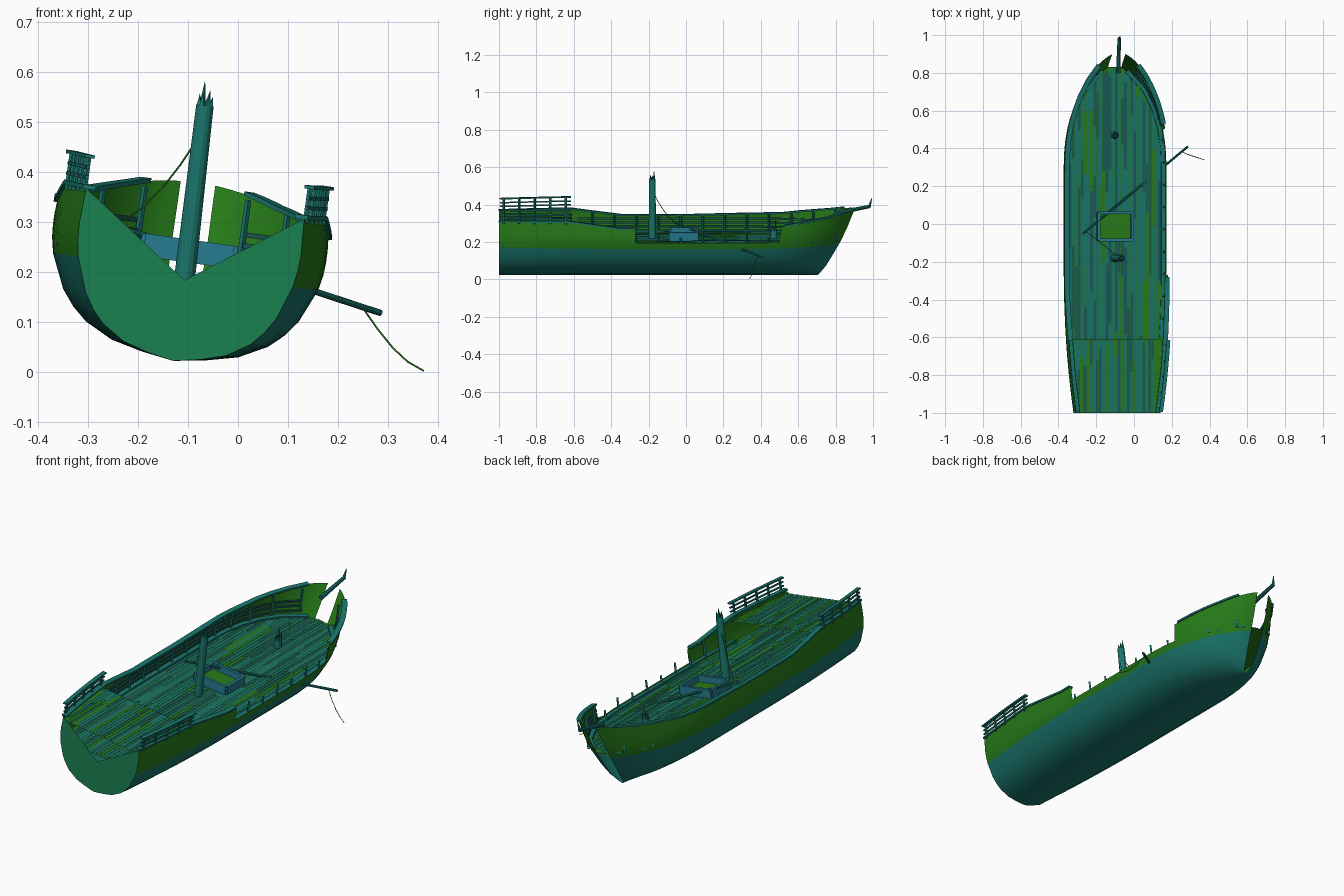
import bpy, bmesh, math, random
from mathutils import Vector, Matrix

if "Cube" in bpy.data.objects:
    bpy.data.objects.remove(bpy.data.objects["Cube"])

random.seed(4)
# the wreck lies rolled 8 degrees to starboard; parts are built upright, then rolled
ROLL = Matrix.Translation((-0.13, 0, 0.022)) @ Matrix.Rotation(math.radians(8), 4, 'Y')


def mat(name, col):
    m = bpy.data.materials.new(name)
    m.diffuse_color = (*col, 1)
    m.use_nodes = True
    m.node_tree.nodes["Principled BSDF"].inputs["Base Color"].default_value = m.diffuse_color
    return m


GREEN = mat("green_paint", (0.02, 0.20, 0.01))
TEAL = mat("teal_wood", (0.01, 0.18, 0.15))
DARK = mat("dark_teal", (0.01, 0.10, 0.09))
BLUE = mat("blue_wood", (0.02, 0.20, 0.28))


def finish(name, bm, mats, smooth=False, roll=True):
    me = bpy.data.meshes.new(name)
    bm.to_mesh(me)
    bm.free()
    if roll:
        me.transform(ROLL)
    for m in mats:
        me.materials.append(m)
    for p in me.polygons:
        p.use_smooth = smooth
    ob = bpy.data.objects.new(name, me)
    bpy.context.collection.objects.link(ob)
    return ob


def interp(x, table):
    if x <= table[0][0]:
        return table[0][1]
    for (a, va), (b, vb) in zip(table, table[1:]):
        if x <= b:
            return va + (vb - va) * (x - a) / (b - a)
    return table[-1][1]


# hull lines: half breadth by height, stem position by height, sheer by length
SECTION = [(0, 0), (.01, .065), (.025, .128), (.054, .184), (.08, .213), (.112, .238),
           (.18, .268), (.215, .275), (.25, .277), (.315, .272)]
STEM = [(0, .71), (.054, .755), (.112, .79), (.18, .83), (.25, .865), (.36, .91)]
SHEER = [(-1, .318), (-.62, .322), (-.5, .305), (-.35, .285), (0, .284), (.5, .296), (.75, .33), (.92, .365)]
Y0 = 0.3


def taper(y, w):
    if y < -.2:
        return 1 - .19 * ((-.2 - y) / .8) ** 2.2
    if y <= Y0:
        return 1
    p = min(1, (y - Y0) / (interp(w, STEM) - Y0))
    return (1 - p ** 2.2) ** .6


def half(y, w):
    return interp(w, SECTION) * taper(y, w)


def sheer(y):
    return interp(y, SHEER)


# hull shell, with a gap at the stem and a broken starboard bulwark
cols = [('y', y) for y in (-1, -.9, -.8, -.7, -.62, -.55, -.45, -.36, -.27, -.15, 0, .15, .3)]
cols += [('p', p) for p in (.12, .24, .36, .48, .58, .67, .75, .82, .88, .925, .96, .985)]
low = [0, .01, .025, .054, .08, .112, .145, .18, .213]


def column(c, side):
    ref = c[1] if c[0] == 'y' else Y0 + .6 * c[1]
    top = sheer(ref)
    pts = []
    for w in low + [.213 + (top - .213) * k for k in (.33, .66, 1)]:
        y = c[1] if c[0] == 'y' else Y0 + (interp(w, STEM) - Y0) * c[1]
        pts.append(Vector((side * half(y, w), y, w)))
    return pts


bm = bmesh.new()
for side in (-1, 1):
    grid = [[bm.verts.new(v) for v in column(c, side)] for c in cols]
    for i in range(len(grid) - 1):
        for j in range(len(grid[0]) - 1):
            y = (grid[i][j].co.y + grid[i + 1][j].co.y) / 2
            if side > 0 and j >= 8 and -.27 < y < .52:
                continue
            q = [grid[i][j], grid[i + 1][j], grid[i + 1][j + 1], grid[i][j + 1]]
            f = bm.faces.new(q if side > 0 else q[::-1])
            f.material_index = 0 if j >= 7 else 1
bmesh.ops.remove_doubles(bm, verts=bm.verts, dist=.0005)
finish("hull", bm, [GREEN, TEAL], True)

# transom with a V-shaped break
bm = bmesh.new()
centre = bm.verts.new((0, -1, .163))
for side in (-1, 1):
    vs = [bm.verts.new(v) for v in column(cols[0], side)]
    for a, b in zip(vs, vs[1:]):
        bm.faces.new((centre, a, b) if side > 0 else (centre, b, a))
finish("transom", bm, [mat("transom_green", (.01, .22, .08))])


# thin decks: a full sheet with separate planks just above it
def deck(name, y0, y1, w):
    bm = bmesh.new()
    ys = [y0 + (y1 - y0) * i / 30 for i in range(31)]
    L = [bm.verts.new((-half(y, w) + .002, y, w)) for y in ys]
    R = [bm.verts.new((half(y, w) - .002, y, w)) for y in ys]
    for i in range(30):
        bm.faces.new((L[i], R[i], R[i + 1], L[i + 1]))
    finish(name + "_sheet", bm, [GREEN])
    bm = bmesh.new()
    pw = .0165
    for i in range(-15, 15):
        ua, ub = i * pw + .001, (i + 1) * pw - .001
        lim = max(abs(ua), abs(ub)) + .012
        ok = [y for y in (y0 + (y1 - y0) * k / 100 for k in range(101)) if half(y, w) > lim]
        if len(ok) < 5:
            continue
        a, end = ok[0], ok[-1]
        while a < end - .01:
            b = min(end, a + random.uniform(.2, .5))
            h = w + .003 + random.uniform(0, .002)
            f = bm.faces.new([bm.verts.new(v) for v in
                              ((ua, a, h), (ub, a, h), (ub, b - .003, h), (ua, b - .003, h))])
            f.material_index = 2 if random.random() < .12 else random.choice((0, 0, 1))
            a = b
    finish(name + "_planks", bm, [TEAL, DARK, GREEN])


deck("main_deck", -1, .83, .197)
deck("quarter_deck", -1, -.61, .298)


# rectangular strip swept along a path
def strip(name, pts, width, height, m=TEAL):
    bm = bmesh.new()
    rings = []
    for i, p in enumerate(pts):
        t = pts[min(i + 1, len(pts) - 1)] - pts[max(i - 1, 0)]
        n = Vector((t.y, -t.x, 0)).normalized() * width / 2
        h = Vector((0, 0, height / 2))
        rings.append([bm.verts.new(v) for v in (p - n - h, p + n - h, p + n + h, p - n + h)])
    for a, b in zip(rings, rings[1:]):
        for k in range(4):
            bm.faces.new((a[k], a[(k + 1) % 4], b[(k + 1) % 4], b[k]))
    bm.faces.new(rings[0][::-1])
    bm.faces.new(rings[-1])
    bmesh.ops.recalc_face_normals(bm, faces=bm.faces)
    return finish(name, bm, [m])


def rod(name, a, b, r1, r2, n=10, m=TEAL, roll=True):
    a, b = Vector(a), Vector(b)
    d = b - a
    bm = bmesh.new()
    bmesh.ops.create_cone(bm, cap_ends=True, segments=n, radius1=r1, radius2=r2, depth=d.length)
    q = d.to_track_quat('Z', 'Y').to_matrix().to_4x4()
    bm.transform(Matrix.Translation((a + b) / 2) @ q)
    return finish(name, bm, [m], False, roll)


def along(side, y0, y1, dz, inset, w=None, n=14):
    out = []
    for i in range(n + 1):
        y = y0 + (y1 - y0) * i / n
        h = sheer(y) if w is None else w
        out.append(Vector((side * (half(y, h) - inset), y, h + dz)))
    return out


# caps, inner stringers, stanchions and stern railings
for side, tag in ((-1, "left"), (1, "right")):
    runs = [(-1, -.6), (-.6, -.28)] + ([(-.28, .84)] if side < 0 else [(.53, .84)])
    for k, (a, b) in enumerate(runs):
        strip(f"cap_rail_{tag}_{k}", along(side, a, b, .003, .006), .026, .009)
    a0, a1 = (-.58, .8) if side < 0 else (.52, .8)
    for k, w in enumerate((.225, .248, .27)):
        strip(f"stringer_{tag}_{k}", along(side, a0, a1, 0, .009, w), .008, .01, DARK)
    strip(f"waterway_{tag}", along(side, -.6, .81, 0, .013, .203), .022, .012, TEAL)
    for k in range(12):
        y = -.5 + k * .118
        broken = side > 0 and -.27 < y < .52
        top = .24 + .02 * (k % 2) if broken else sheer(y)
        u = side * (half(y, .25) - .014)
        rod(f"stanchion_{tag}_{k}", (u, y, .197), (u, y, top), .007, .006, 4)
    for k, dz in enumerate((.022, .042, .064)):
        strip(f"stern_rail_{tag}_{k}", along(side, -.995, -.615, dz, -.001),
              .02 if k == 2 else .007, .007)
    for k in range(5):
        y = -.975 + k * .083
        u = side * half(y, .32)
        rod(f"stern_post_{tag}_{k}", (u, y, .31), (u, y, .383), .006, .006, 6)

# hatch coaming and cover
V = Vector
hx, ha, hb, hw = .09, -.085, .06, .222
for k, (a, b) in enumerate((((-hx, ha), (hx, ha)), ((-hx, hb), (hx, hb)),
                            ((-hx, ha), (-hx, hb)), ((hx, ha), (hx, hb)))):
    strip(f"hatch_side_{k}", [V((*a, hw)), V((*b, hw))], .014, .046, BLUE)
bm = bmesh.new()
bm.faces.new([bm.verts.new(v) for v in ((-hx, ha, .212), (hx, ha, .212), (hx, hb, .212), (-hx, hb, .212))])
finish("hatch_cover", bm, [GREEN])


# broken masts with splintered tops
def mast(name, y, base, top, r1, r2, tip, lean):
    rod(name, (0, y, base), (lean, y, top), r1, r2, 14)
    for k in range(6):
        t = k * math.tau / 6
        p = V((lean + math.cos(t) * r2 * .6, y + math.sin(t) * r2 * .6, top - .004))
        h = tip * (1 if k == 2 else random.uniform(.35, .7))
        rod(f"{name}_splinter_{k}", p, p + V((math.cos(t) * .003, 0, h)), r2 * .45, 0, 5)


mast("main_mast", -.18, .16, .515, .021, .0175, .055, -.008)
mast("fore_mast_stump", .47, .19, .24, .02, .017, .075, 0)

# bowsprit stump
rod("bowsprit", (0, .8, .335), (0, .985, .372), .012, .009, 10)
rod("bowsprit_splinter", (0, .98, .365), (0, .993, .415), .009, .002, 5)

# fallen spar across the deck and loose ropes (already in final position)
rod("fallen_spar", (-.27, -.05, .30), (.285, .41, .118), .0065, .0065, 10, TEAL, False)


def rope(name, pts):
    c = bpy.data.curves.new(name, 'CURVE')
    c.dimensions = '3D'
    c.bevel_depth = .0018
    c.bevel_resolution = 1
    s = c.splines.new('POLY')
    s.points.add(len(pts) - 1)
    for p, v in zip(s.points, pts):
        p.co = (*v, 1)
    c.materials.append(GREEN)
    bpy.context.collection.objects.link(bpy.data.objects.new(name, c))


rope("mast_rope", [(-.085, -.17, .46), (-.115, -.15, .415), (-.15, -.12, .37),
                   (-.19, -.09, .33), (-.225, -.06, .305), (-.255, -.04, .296)])
rope("spar_rope", [(.25, .385, .128), (.28, .37, .085), (.31, .36, .048), (.34, .35, .02), (.372, .34, .002)])
